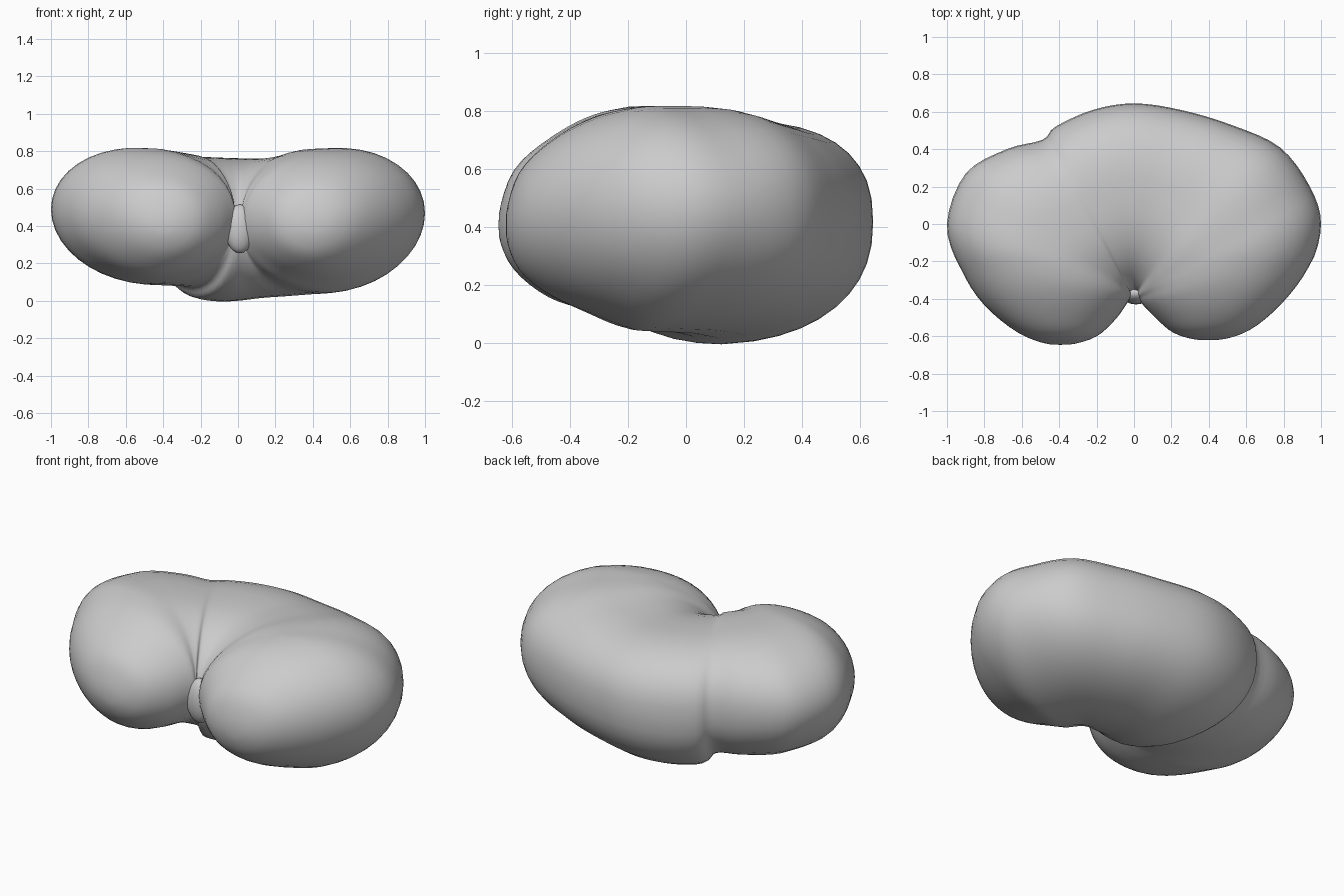
import bpy, bmesh, math
from mathutils import Vector

if "Cube" in bpy.data.objects:
    bpy.data.objects.remove(bpy.data.objects["Cube"])

# Sections fanned round the front notch: inner x, y, outer x, y, z low, z high
SECTIONS = [
    (-0.34, -0.647, -0.46, -0.645, 0.36, 0.45),
    (-0.20, -0.605, -0.62, -0.585, 0.25, 0.60),
    (-0.09, -0.505, -0.81, -0.43, 0.15, 0.71),
    (-0.03, -0.42, -0.93, -0.24, 0.11, 0.785),
    (-0.01, -0.39, -1.00, 0.00, 0.09, 0.815),
    (-0.01, -0.38, -0.90, 0.27, 0.085, 0.81),
    (-0.01, -0.38, -0.68, 0.40, 0.08, 0.795),
    (-0.01, -0.38, -0.49, 0.45, 0.07, 0.78),
    (-0.01, -0.38, -0.42, 0.52, 0.015, 0.77),
    (0.00, -0.38, -0.22, 0.61, -0.003, 0.765),
    (0.00, -0.38, 0.00, 0.645, 0.00, 0.76),
    (0.00, -0.38, 0.25, 0.61, 0.015, 0.76),
    (0.01, -0.38, 0.52, 0.53, 0.025, 0.78),
    (0.01, -0.38, 0.78, 0.41, 0.035, 0.81),
    (0.01, -0.39, 0.94, 0.20, 0.04, 0.815),
    (0.02, -0.40, 1.00, 0.00, 0.05, 0.81),
    (0.04, -0.43, 0.94, -0.23, 0.10, 0.775),
    (0.11, -0.50, 0.79, -0.43, 0.16, 0.70),
    (0.21, -0.585, 0.62, -0.57, 0.25, 0.59),
    (0.34, -0.622, 0.47, -0.62, 0.36, 0.45),
]
SIDES, STEPS = 40, 4


def spline(a, b, c, d, t):
    """Catmull-Rom interpolation of whole section tuples."""
    return [0.5 * (2 * q + (r - p) * t + (2 * p - 5 * q + 4 * r - s) * t * t
                   + (3 * q - p - 3 * r + s) * t ** 3)
            for p, q, r, s in zip(a, b, c, d)]


def rounded(v, power):
    return math.copysign(abs(v) ** power, v)


def add_ring(bm, s):
    inner, outer = Vector((s[0], s[1], 0)), Vector((s[2], s[3], 0))
    mid, half = (inner + outer) / 2, (outer - inner) / 2
    height = s[5] - s[4]
    back = min(max((s[3] - 0.2) / 0.35, 0), 1)
    ring = []
    for i in range(SIDES):
        a = 2 * math.pi * i / SIDES
        # the back is boxier than the ends, and the rim rides a little high
        out = max(math.cos(a), 0)
        power = 1 - 0.16 * back if out > 0 else 0.97
        p = mid + half * rounded(math.cos(a), power)
        p.z = ((s[4] + s[5]) / 2 + height / 2 * rounded(math.sin(a), power)
               + 0.05 * height * out)
        ring.append(bm.verts.new(p))
    return ring


# Bean body: loft of the bent sections
bm = bmesh.new()
n = len(SECTIONS)
rings = []
for k in range(n - 1):
    a, b, c, d = (SECTIONS[min(max(j, 0), n - 1)] for j in range(k - 1, k + 3))
    for j in range(STEPS):
        rings.append(add_ring(bm, spline(a, b, c, d, j / STEPS)))
rings.append(add_ring(bm, SECTIONS[-1]))
for r0, r1 in zip(rings, rings[1:]):
    for i in range(SIDES):
        j = (i + 1) % SIDES
        bm.faces.new((r0[i], r0[j], r1[j], r1[i]))

# Close the two lobe tips
for ring, y in ((rings[0], -0.65), (rings[-1], -0.625)):
    centre = sum((v.co for v in ring), Vector()) / SIDES
    tip = bm.verts.new((centre.x, y, centre.z))
    for i in range(SIDES):
        bm.faces.new((ring[i], ring[(i + 1) % SIDES], tip))

# Even out the creases of the notch and the blunt tips
soft = [v for v in bm.verts if v.co.y < -0.2]
for _ in range(4):
    bmesh.ops.smooth_vert(bm, verts=soft, factor=0.4,
                          use_axis_x=True, use_axis_y=True, use_axis_z=True)
bmesh.ops.recalc_face_normals(bm, faces=bm.faces)

mesh = bpy.data.meshes.new("bean_body")
bm.to_mesh(mesh)
bm.free()
body = bpy.data.objects.new("bean_body", mesh)
bpy.context.collection.objects.link(body)
mesh.shade_smooth()

# Small plug of flesh deep in the front notch
bpy.ops.mesh.primitive_uv_sphere_add(segments=20, ring_count=12, radius=1,
                                     location=(0.01, -0.37, 0.385))
plug = bpy.context.object
plug.name = "notch_plug"
plug.scale = (0.08, 0.06, 0.13)
bpy.ops.object.shade_smooth()
